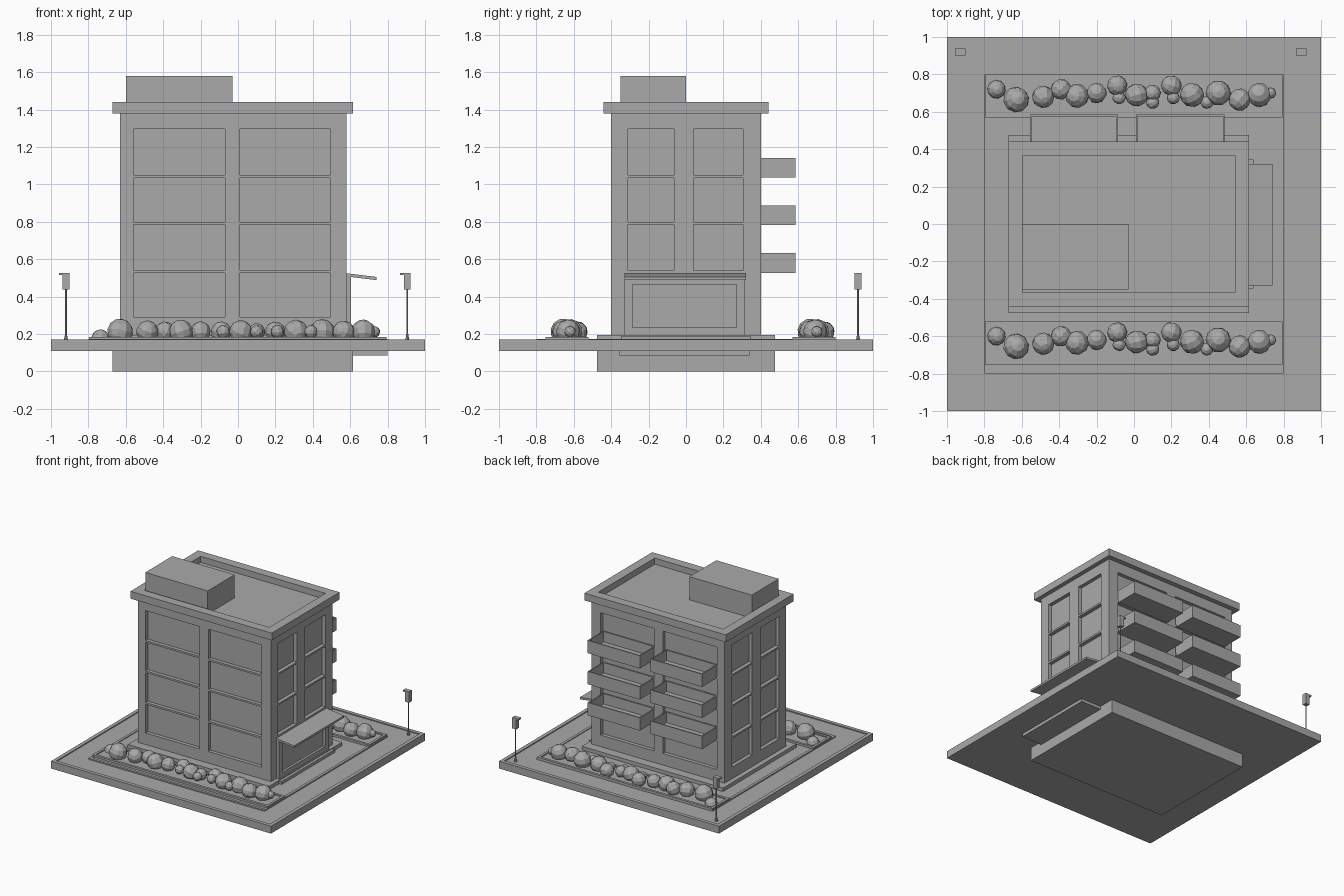
import bpy, bmesh, math, random
from mathutils import Matrix, Vector

random.seed(4)
cube = bpy.data.objects.get("Cube")
if cube:
    bpy.data.objects.remove(cube)

grey = bpy.data.materials.new("plain_grey")
grey.use_nodes = True
TONE = (0.4, 0.4, 0.4, 1)
grey.diffuse_color = TONE
grey.node_tree.nodes["Principled BSDF"].inputs["Base Color"].default_value = TONE


def finish(name, bm):
    mesh = bpy.data.meshes.new(name)
    bm.to_mesh(mesh)
    bm.free()
    mesh.materials.append(grey)
    ob = bpy.data.objects.new(name, mesh)
    bpy.context.collection.objects.link(ob)
    return ob


def add_box(bm, x, y, z):
    size = Matrix.Diagonal((x[1] - x[0], y[1] - y[0], z[1] - z[0], 1))
    mid = Matrix.Translation((sum(x) / 2, sum(y) / 2, sum(z) / 2))
    return bmesh.ops.create_cube(bm, size=1, matrix=mid @ size)["verts"]


def box(name, x, y, z):
    bm = bmesh.new()
    add_box(bm, x, y, z)
    return finish(name, bm)


def recessed(name, x, y, z, rim, depth, axis=(0, 0, 1)):
    """Box with one face inset by rim and sunk by depth."""
    bm = bmesh.new()
    add_box(bm, x, y, z)
    axis = Vector(axis)
    bm.normal_update()
    face = max(bm.faces, key=lambda f: f.normal.dot(axis))
    bmesh.ops.inset_region(bm, faces=[face], thickness=rim, use_even_offset=True)
    inner = bmesh.ops.extrude_discrete_faces(bm, faces=[face])["faces"][0]
    bmesh.ops.translate(bm, verts=inner.verts, vec=-axis * depth)
    return finish(name, bm)


def wall(name, place, us, vs, first_row=0, depth=0.03):
    """Flat wall whose odd grid cells are sunk window panels."""
    bm = bmesh.new()

    def quad(points):
        bm.faces.new([bm.verts.new(place(*p)) for p in points])

    for i in range(len(us) - 1):
        for j in range(len(vs) - 1):
            a, b, c, d = us[i], us[i + 1], vs[j], vs[j + 1]
            ring = [(a, c), (b, c), (b, d), (a, d)]
            sunk = i % 2 and j % 2 and j // 2 >= first_row
            quad([(u, v, depth if sunk else 0) for u, v in ring])
            if sunk:
                for p, q in zip(ring, ring[1:] + ring[:1]):
                    quad([(*p, 0), (*q, 0), (*q, depth), (*p, depth)])
    bmesh.ops.remove_doubles(bm, verts=bm.verts, dist=0.0005)
    bmesh.ops.recalc_face_normals(bm, faces=bm.faces)
    middle = Vector((-0.025, 0, 0.8))
    biggest = max(bm.faces, key=lambda f: f.calc_area())
    if biggest.normal.dot(biggest.calc_center_median() - middle) < 0:
        bmesh.ops.reverse_faces(bm, faces=bm.faces)
    finish(name, bm)


# Ground and foundation
recessed("ground_slab", (-1, 1), (-1, 1), (0.11, 0.17), 0.03, 0.008)
recessed("lawn_kerb", (-0.8, 0.8), (-0.8, 0.8), (0.15, 0.172), 0.022, 0.006)
box("foundation", (-0.67, 0.615), (-0.475, 0.475), (0, 0.195))
box("entrance_footing", (0.6, 0.8), (-0.355, 0.34), (0.085, 0.16))
box("entrance_step", (0.6, 0.638), (-0.345, 0.345), (0.15, 0.19))

# Facades with sunk window panels
X0, X1, Y = -0.63, 0.58, 0.4
rows = [0.19, 0.29, 0.525, 0.54, 0.785, 0.8, 1.035, 1.05, 1.295, 1.39]
wide = [X0, -0.56, -0.07, 0.01, 0.495, X1]
narrow = [-Y, -0.31, -0.065, 0.04, 0.305, Y]
wall("front_wall", lambda u, v, d: (u, -Y + d, v), wide, rows)
wall("back_wall", lambda u, v, d: (u, Y - d, v), wide, rows)
wall("left_wall", lambda u, v, d: (X1 - d, u, v), narrow, rows, first_row=1)
wall("right_wall", lambda u, v, d: (X0 + d, u, v), narrow, rows)

# Roof
recessed("roof_parapet", (-0.67, 0.615), (-0.44, 0.44), (1.38, 1.44), 0.075, 0.05)
box("roof_house", (-0.598, -0.03), (-0.35, 0), (1.385, 1.58))

# Balconies in two columns
for side, x in (("right", (-0.555, -0.085)), ("left", (0.01, 0.485))):
    for level in range(3):
        z = 0.527 + level * 0.255
        recessed(f"balcony_{side}_{level + 1}", x, (0.38, 0.585), (z, z + 0.105), 0.01, 0.085)

# Entrance surround and sloping canopy
recessed("entrance_door", (0.57, 0.605), (-0.33, 0.315), (0.19, 0.51), 0.045, 0.02, (1, 0, 0))
bm = bmesh.new()
for v in add_box(bm, (0.575, 0.74), (-0.33, 0.32), (0.508, 0.525)):
    if v.co.x > 0.7:
        v.co.z -= 0.02
finish("entrance_canopy", bm)

# Shrub positions along a bed: x, y, radius
shrubs = [
    (-0.735, 0.72, 0.05), (-0.63, 0.665, 0.07), (-0.485, 0.68, 0.06), (-0.39, 0.72, 0.055),
    (-0.305, 0.685, 0.065), (-0.2, 0.7, 0.055), (-0.09, 0.74, 0.055), (-0.08, 0.675, 0.035),
    (0.015, 0.69, 0.062), (0.1, 0.7, 0.045), (0.1, 0.65, 0.035), (0.2, 0.74, 0.055),
    (0.21, 0.675, 0.035), (0.31, 0.69, 0.065), (0.39, 0.65, 0.035), (0.45, 0.7, 0.068),
    (0.565, 0.665, 0.06), (0.67, 0.69, 0.065), (0.73, 0.7, 0.03)]
turns = [Matrix.Rotation(random.uniform(0, 6), 4, 'Z') @ Matrix.Rotation(random.uniform(0, 1.5), 4, 'X')
         for s in shrubs]

# Planting beds, the front one repeating the back one
for name, shift in (("back", 0), ("front", -1.32)):
    recessed(f"{name}_bed", (-0.797, 0.793), (0.57 + shift, 0.8 + shift), (0.15, 0.183), 0.02, 0.008)
    bm = bmesh.new()
    for (x, y, r), turn in zip(shrubs, turns):
        z = 0.175 if x < -0.7 else 0.212
        bmesh.ops.create_uvsphere(bm, u_segments=10, v_segments=6, radius=r,
                                  matrix=Matrix.Translation((x, y + shift, z)) @ turn)
    finish(f"{name}_shrubs", bm)

# Lamp posts at the back corners
for name, x in (("right", -0.92), ("left", 0.905)):
    bm = bmesh.new()
    for r1, r2, z0, z1 in ((0.012, 0.005, 0.16, 0.2), (0.005, 0.005, 0.2, 0.44)):
        bmesh.ops.create_cone(bm, cap_ends=True, segments=8, radius1=r1, radius2=r2, depth=z1 - z0,
                              matrix=Matrix.Translation((x, 0.92, (z0 + z1) / 2)))
    add_box(bm, (x - 0.018, x + 0.018), (0.902, 0.938), (0.437, 0.52))
    add_box(bm, (x - 0.038, x + 0.018), (0.902, 0.938), (0.515, 0.527))
    finish(f"{name}_lamp_post", bm)
